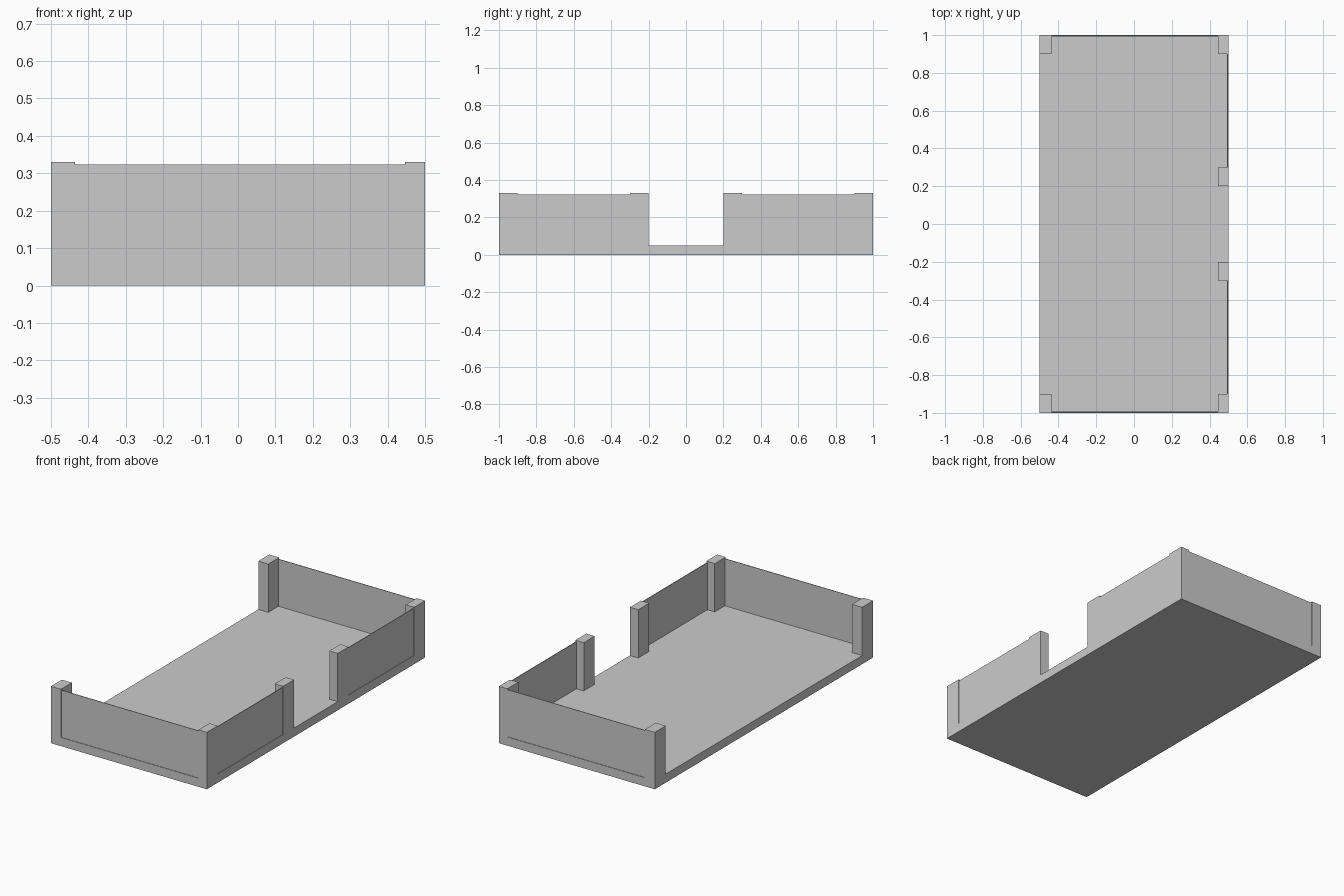
import bpy

if "Cube" in bpy.data.objects:
    bpy.data.objects.remove(bpy.data.objects["Cube"])

def box(name, x, y, z):
    """Box from (min, max) ranges."""
    bpy.ops.mesh.primitive_cube_add(size=1, location=[(a + b) / 2 for a, b in (x, y, z)])
    o = bpy.context.object
    o.name = name
    o.scale = [b - a for a, b in (x, y, z)]
    bpy.ops.object.transform_apply(location=True, rotation=False, scale=True)
    return o

def mirrored_box(name, x, y, z):
    """Box repeated on the opposite end of the platform."""
    o = box(name, x, y, z)
    bpy.context.view_layer.objects.active = o
    m = o.modifiers.new("mirror_ends", 'MIRROR')
    m.use_axis = (False, True, False)
    return o

FLOOR, POST_TOP, WALL_TOP = 0.05, 0.33, 0.323
# outer wall faces sit slightly behind the post faces
INSET, THICK = 0.003, 0.004

# floor slab
box("floor", (-0.5, 0.5), (-1, 1), (0, FLOOR))

# posts: corners plus the pair beside the side opening
mirrored_box("left_corner_posts", (-0.5, -0.436), (0.9, 1), (FLOOR, POST_TOP))
mirrored_box("right_corner_posts", (0.446, 0.5), (0.9, 1), (FLOOR, POST_TOP))
mirrored_box("opening_posts", (0.446, 0.5), (0.2, 0.3), (FLOOR, POST_TOP))

# thin wall panels between posts
mirrored_box("end_walls", (-0.436, 0.446), (1 - INSET - THICK, 1 - INSET), (FLOOR, WALL_TOP))
mirrored_box("side_walls", (0.5 - INSET - THICK, 0.5 - INSET), (0.3, 0.9), (FLOOR, WALL_TOP))
